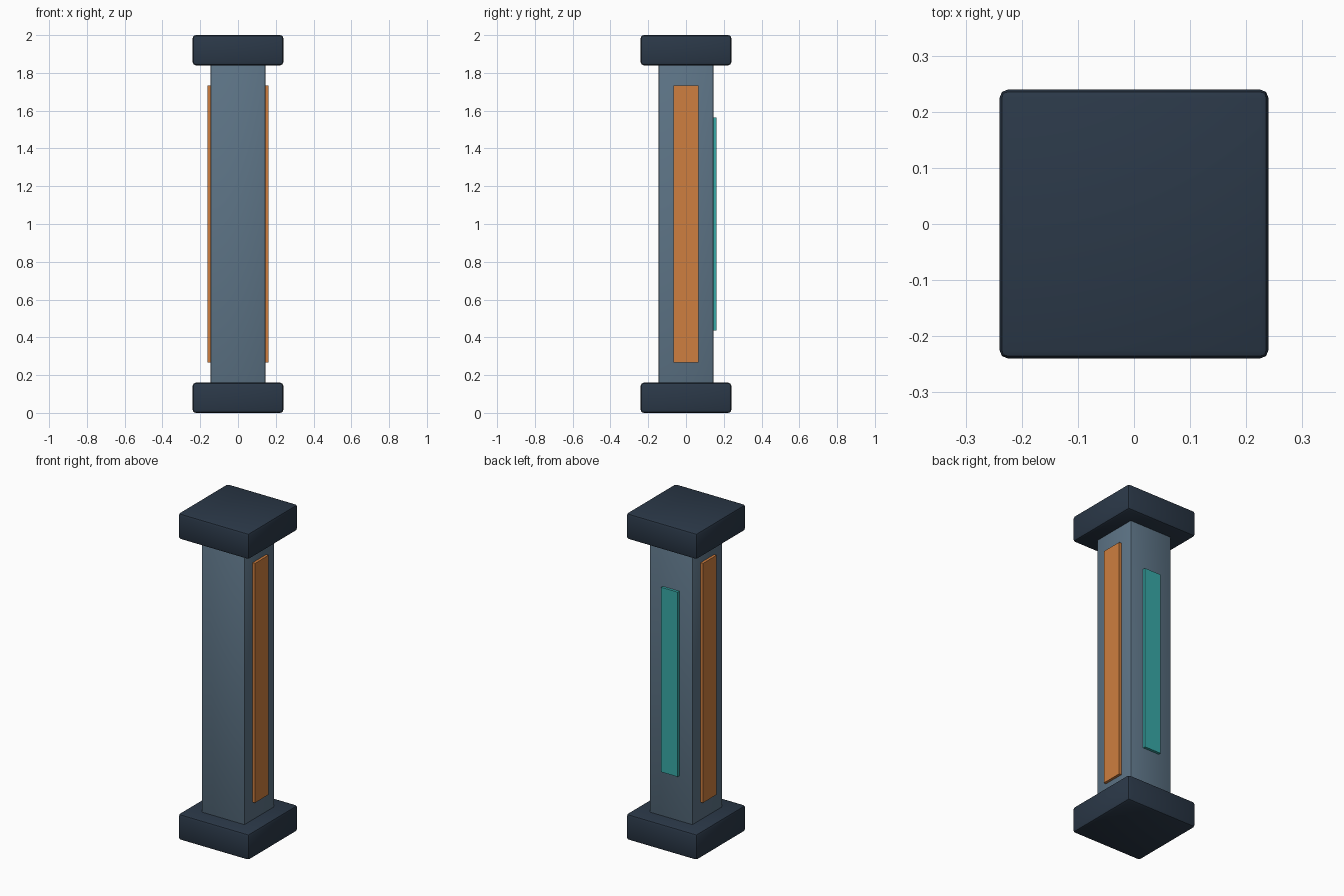
import bpy

if "Cube" in bpy.data.objects:
    bpy.data.objects.remove(bpy.data.objects["Cube"])


def material(name, color):
    m = bpy.data.materials.new(name)
    m.diffuse_color = (*color, 1)
    m.use_nodes = True
    m.node_tree.nodes["Principled BSDF"].inputs["Base Color"].default_value = m.diffuse_color
    return m


navy = material("dark_navy", (0.024, 0.040, 0.065))
slate = material("slate", (0.110, 0.175, 0.240))
orange = material("orange", (0.62, 0.21, 0.050))
teal = material("teal", (0.040, 0.40, 0.39))


def box(name, size, center, mat, bevel=0, segments=2):
    bpy.ops.mesh.primitive_cube_add(size=1, location=center)
    o = bpy.context.object
    o.name = name
    o.scale = size
    bpy.ops.object.transform_apply(location=False, rotation=False, scale=True)
    o.data.materials.append(mat)
    if bevel:
        b = o.modifiers.new("bevel", 'BEVEL')
        b.width = bevel
        b.segments = segments
        bpy.ops.object.modifier_apply(modifier=b.name)
        bpy.ops.object.shade_smooth_by_angle()
    return o


# Square base and matching capital
for name, z in (("base", 0.08), ("capital", 1.92)):
    box(name, (0.48, 0.48, 0.16), (0, 0, z), navy, 0.016, 2)

# Shaft between them
box("shaft", (0.29, 0.29, 1.70), (0, 0, 1), slate, 0.008, 2)

# Long strips on both sides
for name, s in (("left_strip", -1), ("right_strip", 1)):
    box(name, (0.03, 0.132, 1.465), (s * 0.146, 0, 1), orange)

# Shorter panel on the back
box("back_panel", (0.112, 0.03, 1.13), (0, 0.146, 1), teal)
